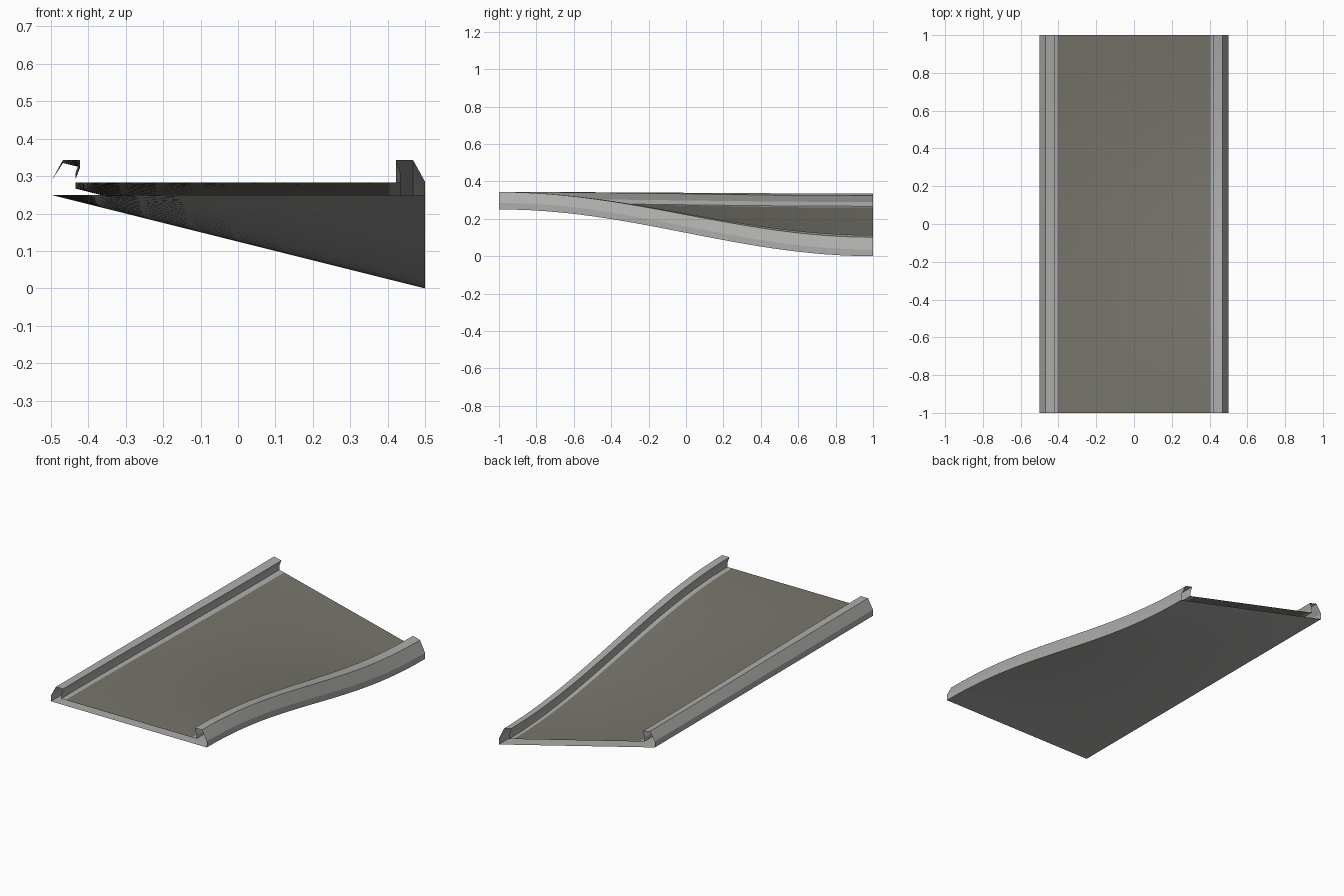
import bpy, math

if "Cube" in bpy.data.objects:
    bpy.data.objects.remove(bpy.data.objects["Cube"])

L, SEG, DROP = 1.0, 24, 0.25


def material(name, rgb):
    m = bpy.data.materials.new(name)
    m.diffuse_color = (*rgb, 1)
    m.use_nodes = True
    m.node_tree.nodes["Principled BSDF"].inputs["Base Color"].default_value = m.diffuse_color
    return m


grey = material("light grey", (0.42, 0.42, 0.41))
road = material("warm dark grey", (0.185, 0.178, 0.150))


def twist(x, y, z):
    # right edge eases down along the length, left edge stays level
    s = (1 - math.cos(math.pi * (y + L) / (2 * L))) / 2
    return (x, y, z - DROP * s * (x + 0.5))


def sweep(name, profile, mat, flip=False):
    # open-ended sheet: profile swept from front to back
    n = len(profile)
    verts, faces = [], []
    for j in range(SEG + 1):
        y = -L + 2 * L * j / SEG
        verts += [twist(x, y, z) for x, z in profile]
    for j in range(SEG):
        for i in range(n - 1):
            a = j * n + i
            f = (a, a + 1, a + n + 1, a + n)
            faces.append(f[::-1] if flip else f)
    me = bpy.data.meshes.new(name)
    me.from_pydata(verts, [], faces)
    me.materials.append(mat)
    ob = bpy.data.objects.new(name, me)
    bpy.context.collection.objects.link(ob)
    bpy.context.view_layer.objects.active = ob
    ob.select_set(True)
    bpy.ops.object.shade_smooth_by_angle(angle=math.radians(15))
    ob.select_set(False)
    return ob


# road surface and underside, hollow between them
steps = [i / 8 for i in range(9)]
sweep("road_surface", [(-0.405 + 0.81 * t, 0.283) for t in steps], road)
sweep("underside", [(-0.5 + t, 0.25) for t in steps], grey, flip=True)

# rails: outer wall, bevel, top, undercut, inner wall, narrow kerb strip
rail = [(-0.5, 0.25), (-0.5, 0.285), (-0.468, 0.343), (-0.422, 0.343),
        (-0.435, 0.306), (-0.435, 0.283), (-0.405, 0.283)]
sweep("left_rail", rail, grey)
sweep("right_rail", [(-x, z) for x, z in rail], grey, flip=True)
